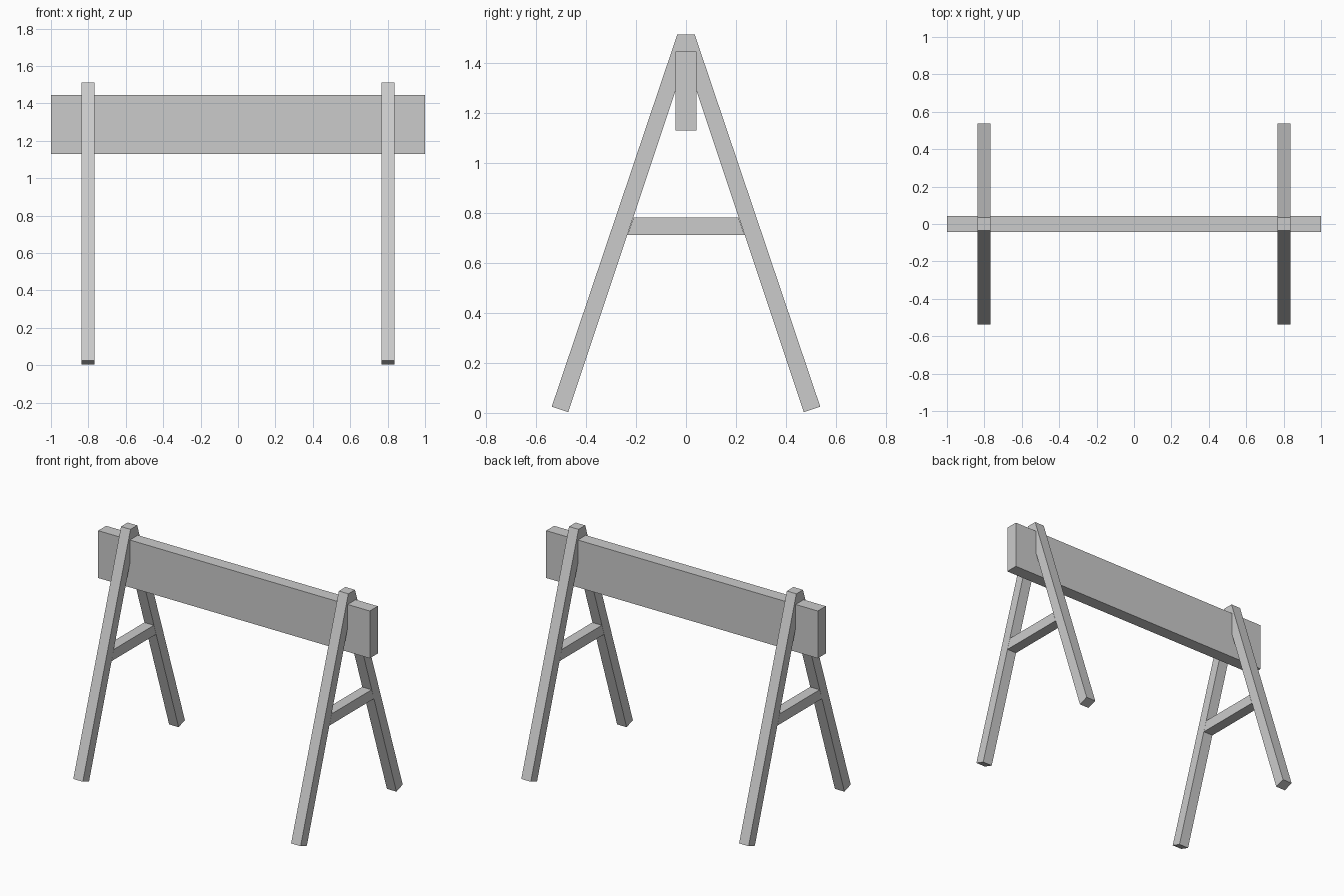
import bpy
import bmesh

if "Cube" in bpy.data.objects:
    bpy.data.objects.remove(bpy.data.objects["Cube"])

FRAME_X = 0.802   # distance of each A-frame from the centre
THICK = 0.07      # timber thickness along x


def extrude_profile(name, profile, x_mid, width):
    """Extrude a closed (y, z) outline along x, centred on x_mid."""
    bm = bmesh.new()
    face = bm.faces.new([bm.verts.new((x_mid - width / 2, y, z)) for y, z in profile])
    ext = bmesh.ops.extrude_face_region(bm, geom=[face], use_keep_orig=True)
    moved = [v for v in ext["geom"] if isinstance(v, bmesh.types.BMVert)]
    bmesh.ops.translate(bm, vec=(width, 0, 0), verts=moved)
    bmesh.ops.recalc_face_normals(bm, faces=bm.faces)
    mesh = bpy.data.meshes.new(name)
    bm.to_mesh(mesh)
    bm.free()
    obj = bpy.data.objects.new(name, mesh)
    bpy.context.collection.objects.link(obj)
    return obj


def mirrored(half):
    """Complete a right-hand outline with its reflection in y."""
    return half + [(-y, z) for y, z in reversed(half) if y > 0]


# Joined pair of splayed legs, square-cut feet and flat-cut top
legs = mirrored([(0, 1.415), (0.471, 0.003), (0.537, 0.025), (0.035, 1.513)])

# Crossbar fitted between the inner leg faces
crossbar = mirrored([(0.234, 0.712), (0.21, 0.781)])

for side, x in (("left", -FRAME_X), ("right", FRAME_X)):
    extrude_profile(f"{side}_legs", legs, x, THICK)
    extrude_profile(f"{side}_crossbar", crossbar, x, THICK)

# Long plank held through the tops of both frames
plank = mirrored([(0.042, 1.13), (0.042, 1.445)])
extrude_profile("plank", plank, 0, 2.0)
